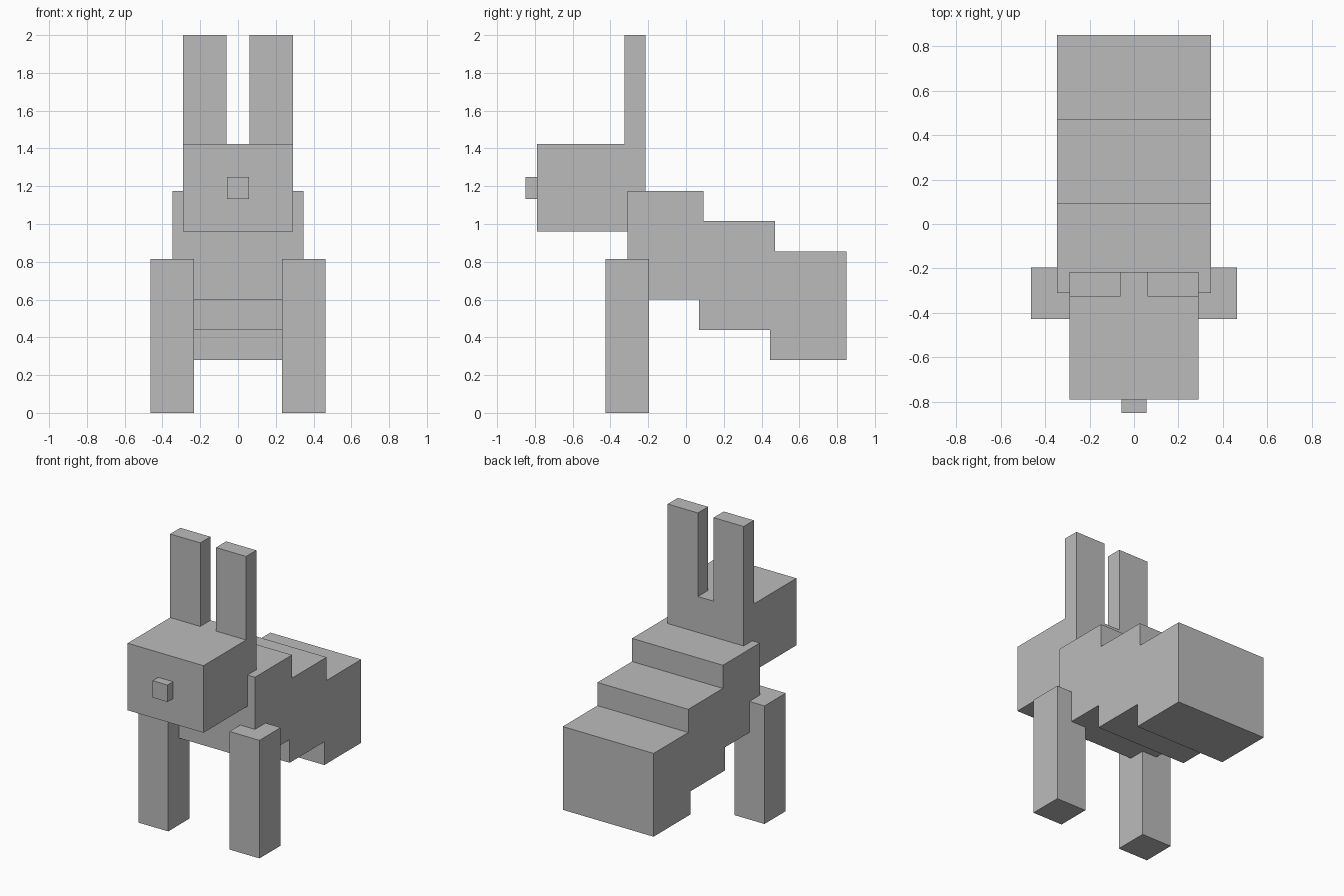
import bpy

default = bpy.data.objects.get("Cube")
if default:
    bpy.data.objects.remove(default, do_unlink=True)

# Single grey material
grey = bpy.data.materials.new("plain_grey")
grey.use_nodes = True
colour = (0.5, 0.5, 0.5, 1)
grey.diffuse_color = colour
grey.node_tree.nodes["Principled BSDF"].inputs["Base Color"].default_value = colour


def box(name, x, y, z):
    """Axis-aligned box from (min, max) ranges."""
    ranges = (x, y, z)
    bpy.ops.mesh.primitive_cube_add(size=1)
    ob = bpy.context.object
    ob.name = ob.data.name = name
    for v in ob.data.vertices:
        v.co = [r[0] if c < 0 else r[1] for c, r in zip(v.co, ranges)]
    ob.data.materials.append(grey)
    return ob


# Stepped body: three overlapping blocks descending to the rear
for i, part in enumerate(("body_front", "body_middle", "body_rear")):
    y0, z0 = -0.31 + 0.378 * i, 0.60 - 0.16 * i
    box(part, (-0.347, 0.347), (y0, y0 + 0.403), (z0, z0 + 0.575))

# Head and nose
box("head", (-0.29, 0.29), (-0.79, -0.215), (0.96, 1.423))
box("nose", (-0.057, 0.057), (-0.85, -0.79), (1.133, 1.25))

# Mirrored ears and front legs
for side, s in (("left", 1), ("right", -1)):
    box(side + "_ear", sorted((s * 0.06, s * 0.29)), (-0.326, -0.215), (1.423, 2.0))
    box(side + "_front_leg", sorted((s * 0.234, s * 0.463)), (-0.427, -0.195), (0, 0.815))
